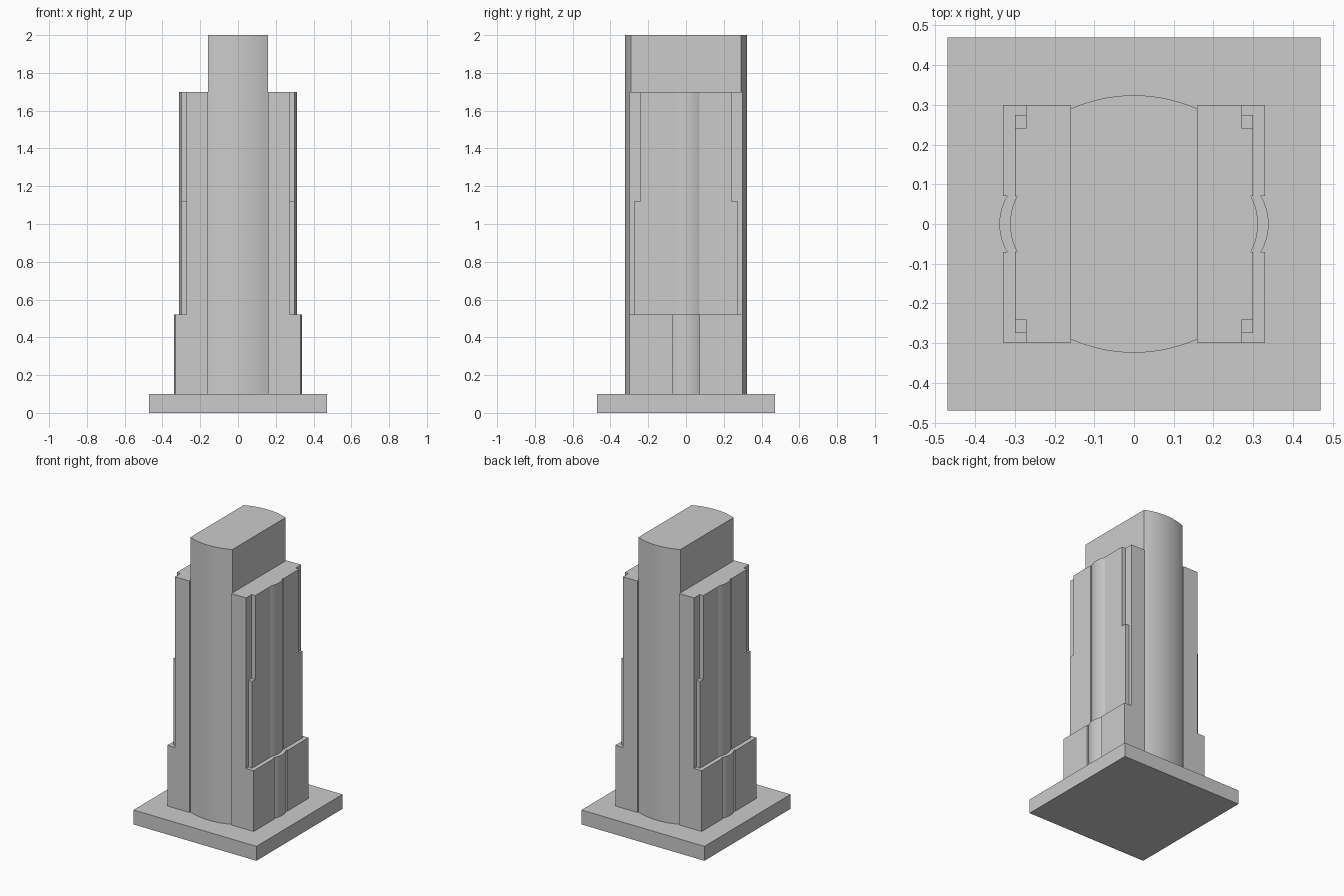
import bpy, bmesh, math

if "Cube" in bpy.data.objects:
    bpy.data.objects.remove(bpy.data.objects["Cube"])


def prism(name, outline, z0, z1):
    """Extrude a closed xy outline from z0 to z1."""
    bm = bmesh.new()
    face = bm.faces.new([bm.verts.new((x, y, z0)) for x, y in outline])
    top = bmesh.ops.extrude_face_region(bm, geom=[face])["geom"]
    verts = [v for v in top if isinstance(v, bmesh.types.BMVert)]
    bmesh.ops.translate(bm, verts=verts, vec=(0, 0, z1 - z0))
    bmesh.ops.recalc_face_normals(bm, faces=bm.faces)
    mesh = bpy.data.meshes.new(name)
    bm.to_mesh(mesh)
    bm.free()
    ob = bpy.data.objects.new(name, mesh)
    bpy.context.collection.objects.link(ob)
    return ob


def rect(x0, x1, y0, y1):
    return [(x0, y0), (x1, y0), (x1, y1), (x0, y1)]


def arc(half, edge, crest, n=24):
    """Shallow arc along t from -half to half, as (t, height) pairs."""
    s = crest - edge
    r = (half * half + s * s) / (2 * s)
    a = math.asin(half / r)
    return [(r * math.sin(-a + 2 * a * i / n),
             crest - r + r * math.cos(-a + 2 * a * i / n)) for i in range(n + 1)]


def smooth(ob):
    bpy.ops.object.select_all(action='DESELECT')
    ob.select_set(True)
    bpy.context.view_layer.objects.active = ob
    bpy.ops.object.shade_smooth_by_angle(angle=math.radians(30))


def mirror(ob):
    ob.modifiers.new("other_side", 'MIRROR').use_axis[0] = True


CORE, DEPTH = 0.16, 0.30

# Base slab
prism("base_slab", rect(-0.47, 0.47, -0.47, 0.47), 0, 0.10)

# Central tower with bowed front and back
bow = arc(CORE, 0.29, 0.324)
smooth(prism("central_tower",
             [(t, -h) for t, h in bow] + [(-t, h) for t, h in bow], 0.10, 2.0))

# Lower wings with a bowed bay between two small recesses
bay = [(h, t) for t, h in arc(0.071, 0.319, 0.339)]
lower = prism("lower_wing",
              [(CORE, -DEPTH), (0.33, -DEPTH), (0.33, -0.071)] + bay +
              [(0.33, 0.071), (0.33, DEPTH), (CORE, DEPTH)], 0.10, 0.52)
smooth(lower)
mirror(lower)

# Upper wings with notched corners
bay = [(h, t) for t, h in arc(0.071, 0.294, 0.312)]
notch = [(0.272, DEPTH), (0.272, 0.274), (0.30, 0.274)]
upper = prism("upper_wing",
              [(CORE, -DEPTH)] + [(x, -y) for x, y in notch] + [(0.30, -0.071)] + bay +
              [(0.30, 0.071)] + notch[::-1] + [(CORE, DEPTH)], 0.52, 1.70)

# The corner notches get deeper above the setback
for side in (-1, 1):
    ys = sorted((side * 0.24, side * 0.36))
    cutter = prism("notch_cutter", rect(0.272, 0.36, *ys), 1.12, 1.80)
    cutter.hide_render = True
    cut = upper.modifiers.new("notch", 'BOOLEAN')
    cut.operation, cut.solver, cut.object = 'DIFFERENCE', 'EXACT', cutter
    bpy.context.view_layer.objects.active = upper
    bpy.ops.object.modifier_apply(modifier=cut.name)
    bpy.data.objects.remove(cutter)
smooth(upper)
mirror(upper)
